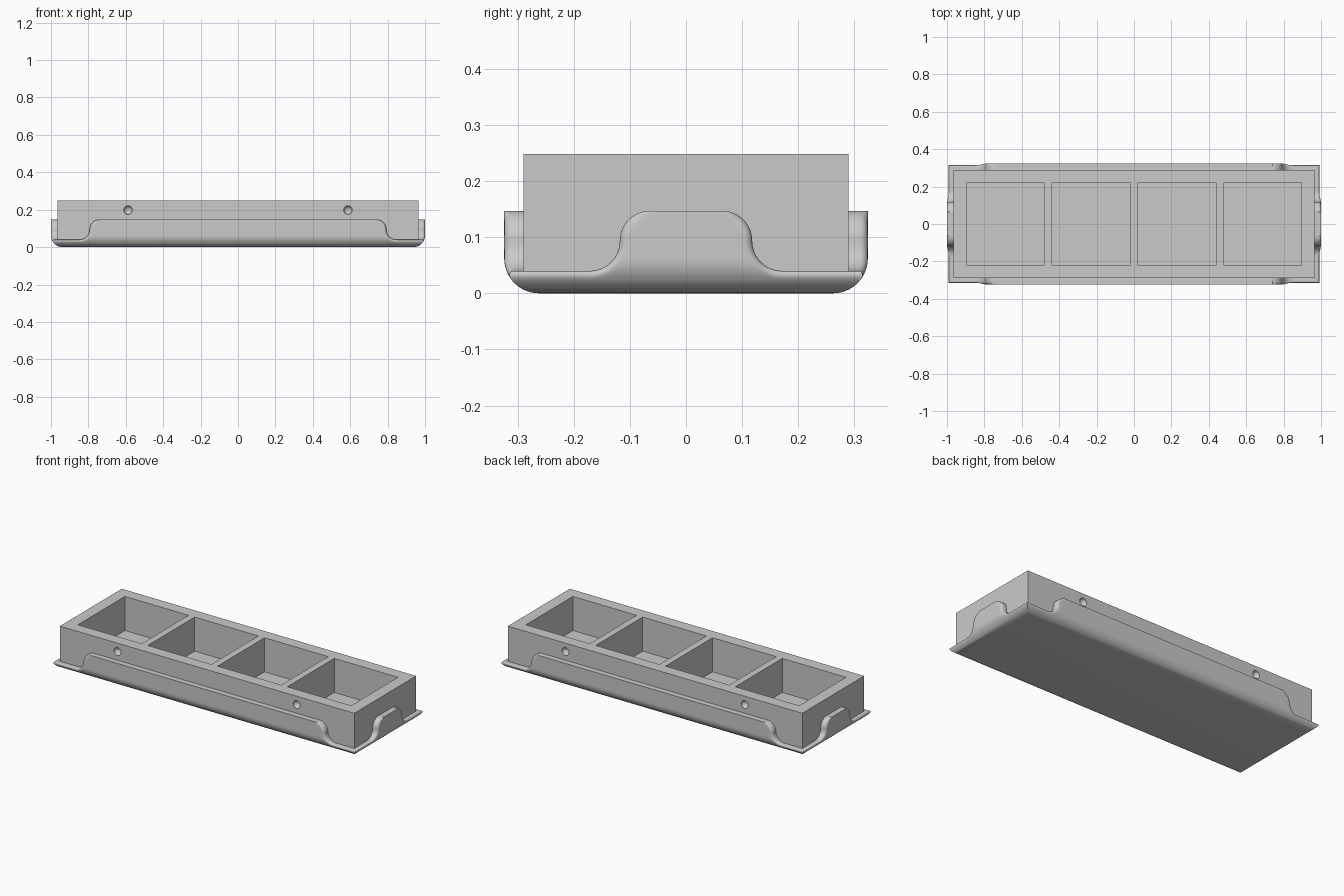
import bpy, bmesh, math
from mathutils import Matrix

cube = bpy.data.objects.get("Cube")
if cube:
    bpy.data.objects.remove(cube, do_unlink=True)

HALF_X, HALF_Y = 1.0, 0.324      # outer size of the tray
BOX_X, BOX_Y = 0.966, 0.29       # outer size of the box
FLOOR, LIP, FLAP_TOP, BOX_TOP = 0.03, 0.04, 0.147, 0.248
POCKET_FLOOR = 0.046             # bottom of the compartments
EDGE_R = 0.062                   # rounding under the tray
FILLET = 0.014                   # rounding on the lip and flap sides

grey = bpy.data.materials.new("plain grey")
grey.use_nodes = True
colour = (0.59, 0.59, 0.59, 1)
grey.diffuse_color = colour
grey.node_tree.nodes["Principled BSDF"].inputs["Base Color"].default_value = colour


def finish(name, bm, smooth=False):
    """Turn a bmesh into a named grey object."""
    bmesh.ops.remove_doubles(bm, verts=bm.verts, dist=0.0002)
    bmesh.ops.recalc_face_normals(bm, faces=bm.faces)
    mesh = bpy.data.meshes.new(name)
    bm.to_mesh(mesh)
    bm.free()
    mesh.materials.append(grey)
    ob = bpy.data.objects.new(name, mesh)
    bpy.context.collection.objects.link(ob)
    if smooth:
        bpy.ops.object.select_all(action='DESELECT')
        ob.select_set(True)
        bpy.context.view_layer.objects.active = ob
        bpy.ops.object.shade_smooth_by_angle(angle=math.radians(35))
        for face in mesh.polygons:
            if face.normal.z > 0.999:
                face.use_smooth = False
    return ob


def loft(rows):
    """Skin closed rings of points and cap both ends."""
    bm = bmesh.new()
    rings = [[bm.verts.new(p) for p in row] for row in rows]
    for a, b in zip(rings, rings[1:]):
        for i in range(len(a)):
            j = (i + 1) % len(a)
            bm.faces.new((a[i], a[j], b[j], b[i]))
    bm.faces.new(rings[0])
    bm.faces.new(rings[-1])
    return bm


def add_block(bm, x0, x1, y0, y1, z0, z1):
    centre = Matrix.Translation(((x0 + x1) / 2, (y0 + y1) / 2, (z0 + z1) / 2))
    size = Matrix.Diagonal((x1 - x0, y1 - y0, z1 - z0, 1))
    bmesh.ops.create_cube(bm, size=1, matrix=centre @ size)


def rectangle(x, y, z):
    return [(-x, -y, z), (x, -y, z), (x, y, z), (-x, y, z)]


def inset_at(z):
    """How far the tray's side curves in at a height."""
    drop = max(0, EDGE_R - z)
    return EDGE_R - math.sqrt(max(0, EDGE_R ** 2 - drop ** 2))


# Tray base: rounded lower edge, filleted lip, then the recess for the box
profile = []
top_angle = math.acos(1 - (LIP - FILLET) / EDGE_R)
for i in range(10):
    z = EDGE_R * (1 - math.cos(top_angle * i / 10))
    profile.append((inset_at(z), z))
for k in range(6):
    a = math.pi / 2 * (1 - k / 5)
    z = LIP - FILLET * (1 - math.cos(a))
    profile.append((inset_at(z) + FILLET * (1 - math.sin(a)), z))
rows = [rectangle(HALF_X - d, HALF_Y - d, z) for d, z in profile]
rows += [rectangle(BOX_X, BOX_Y, z) for z in (LIP, FLOOR)]
finish("tray_base", loft(rows), smooth=True)


def flap(name, half_width, outer, inner, place):
    """Upright flap with S-shaped sides and a filleted outer edge."""
    r = (FLAP_TOP - LIP) / 2
    steps = 14
    outline = []
    for i in range(steps):
        a = -math.pi / 2 * (1 + i / steps)
        c, s = math.cos(a), math.sin(a)
        outline.append((half_width + r + r * c, LIP + r + r * s, c, s))
    for i in range(steps + 1):
        a = math.pi / 2 * i / steps
        c, s = math.cos(a), math.sin(a)
        outline.append((half_width - r + r * c, FLAP_TOP - r + r * s, -c, -s))
    rows = []
    for i, (u, z, nu, nz) in enumerate(outline):
        t = i / (len(outline) - 1)
        f = FILLET * min(1, (1 - t) * 6)
        side = [(u, inner, z)]
        for k in range(6):
            a = math.pi / 2 * k / 5
            shift = f * (1 - math.cos(a))
            pz = z + nz * shift
            depth = outer - inset_at(pz) - f * (1 - math.sin(a))
            side.append((u + nu * shift, depth, pz))
        # A support column keeps the flat middle shading clean
        side.append((side[-1][0] - 0.02, *side[-1][1:]))
        ring = side + [(-p, d, h) for p, d, h in reversed(side)]
        rows.append([place(*p) for p in ring])
    finish(name, loft(rows), smooth=True)


# One flap on each of the four sides
flap("front_flap", 0.793, HALF_Y, BOX_Y, lambda u, d, z: (u, -d, z))
flap("back_flap", 0.793, HALF_Y, BOX_Y, lambda u, d, z: (u, d, z))
flap("left_flap", 0.118, HALF_X, BOX_X, lambda u, d, z: (d, u, z))
flap("right_flap", 0.118, HALF_X, BOX_X, lambda u, d, z: (-d, u, z))

# Box body
bm = bmesh.new()
add_block(bm, -BOX_X, BOX_X, -BOX_Y, BOX_Y, FLOOR, BOX_TOP)
box = finish("compartment_box", bm)

# Cutter for the four compartments
bm = bmesh.new()
for i in range(4):
    x = (i - 1.5) * 0.458
    add_block(bm, x - 0.209, x + 0.209, -0.22, 0.22, POCKET_FLOOR, 0.4)
pockets = finish("compartment_cutter", bm)

# Cutter for the round dimples on the long sides
bm = bmesh.new()
for sx in (-1, 1):
    for sy in (-1, 1):
        spot = Matrix.Translation((sx * 0.588, sy * BOX_Y, 0.198))
        bmesh.ops.create_uvsphere(bm, u_segments=24, v_segments=13, radius=0.023, matrix=spot)
dimples = finish("dimple_cutter", bm)

bpy.ops.object.select_all(action='DESELECT')
box.select_set(True)
bpy.context.view_layer.objects.active = box
for cutter in (pockets, dimples):
    cutter.hide_render = True
    mod = box.modifiers.new(cutter.name, 'BOOLEAN')
    mod.operation = 'DIFFERENCE'
    mod.solver = 'EXACT'
    mod.object = cutter
    bpy.ops.object.modifier_apply(modifier=mod.name)
    bpy.data.objects.remove(cutter, do_unlink=True)
bpy.ops.object.shade_smooth_by_angle(angle=math.radians(35))
